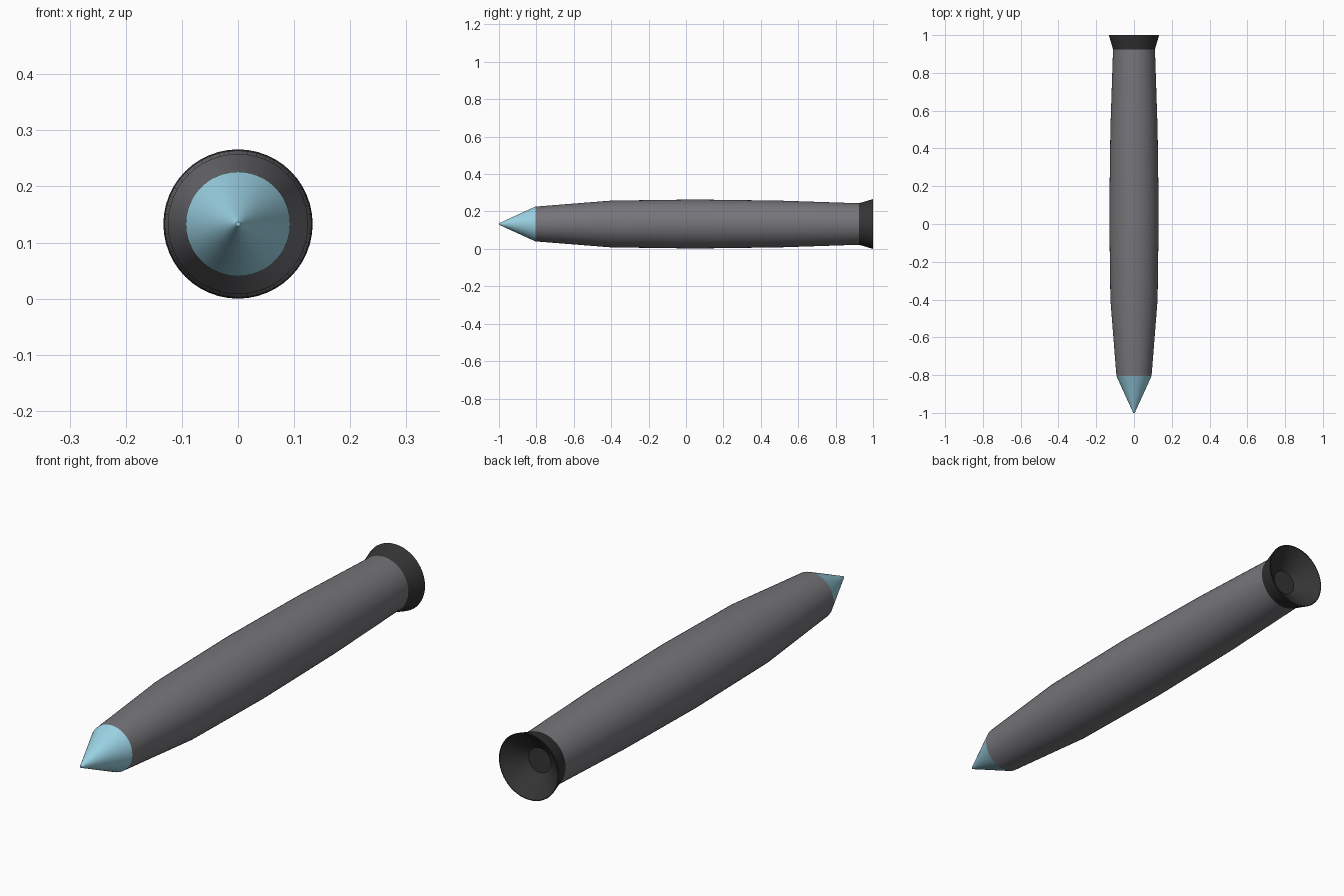
import bpy, bmesh, math

if "Cube" in bpy.data.objects:
    bpy.data.objects.remove(bpy.data.objects["Cube"])

SIDES = 48
AXIS_Z = 0.133


def material(name, rgb):
    m = bpy.data.materials.new(name)
    m.diffuse_color = (*rgb, 1)
    m.use_nodes = True
    m.node_tree.nodes["Principled BSDF"].inputs["Base Color"].default_value = m.diffuse_color
    return m


def lathe(name, profile, mat, cap_start=False, cap_end=False):
    """Turn a (y, radius) profile around the long axis."""
    bm = bmesh.new()
    rings = []
    for y, r in profile:
        rings.append([bm.verts.new((r * math.cos(2 * math.pi * i / SIDES), y,
                                    r * math.sin(2 * math.pi * i / SIDES)))
                      for i in range(SIDES)])
    for a, b in zip(rings, rings[1:]):
        for i in range(SIDES):
            j = (i + 1) % SIDES
            bm.faces.new((a[i], a[j], b[j], b[i]))
    if cap_start:
        bm.faces.new(rings[0])
    if cap_end:
        bm.faces.new(rings[-1])
    # profiles run front to back along the outside, so this faces outward
    bmesh.ops.recalc_face_normals(bm, faces=bm.faces)
    mesh = bpy.data.meshes.new(name)
    bm.to_mesh(mesh)
    bm.free()
    obj = bpy.data.objects.new(name, mesh)
    obj.location.z = AXIS_Z
    mesh.materials.append(mat)
    bpy.context.collection.objects.link(obj)
    bpy.ops.object.select_all(action='DESELECT')
    obj.select_set(True)
    bpy.context.view_layer.objects.active = obj
    bpy.ops.object.shade_smooth_by_angle(angle=math.radians(30))
    return obj


blue = material("pale blue", (0.33, 0.65, 0.78))
grey = material("casing grey", (0.18, 0.18, 0.195))
dark = material("nozzle black", (0.035, 0.035, 0.035))

# pointed nose with a tiny blunt tip
lathe("nose_cone", [(-1, 0.004), (-0.805, 0.093)], blue, True, True)

# barrel-shaped casing
lathe("body", [(-0.805, 0.093), (-0.4, 0.125), (0.05, 0.131),
               (0.5, 0.125), (0.925, 0.111)], grey, True, True)

# flared nozzle: outer flare, rim, inner cone down to the throat disc
lathe("nozzle", [(0.926, 0.05), (0.925, 0.111), (1.0, 0.133),
                 (1.0, 0.130), (0.93, 0.05)], dark, True, True)
